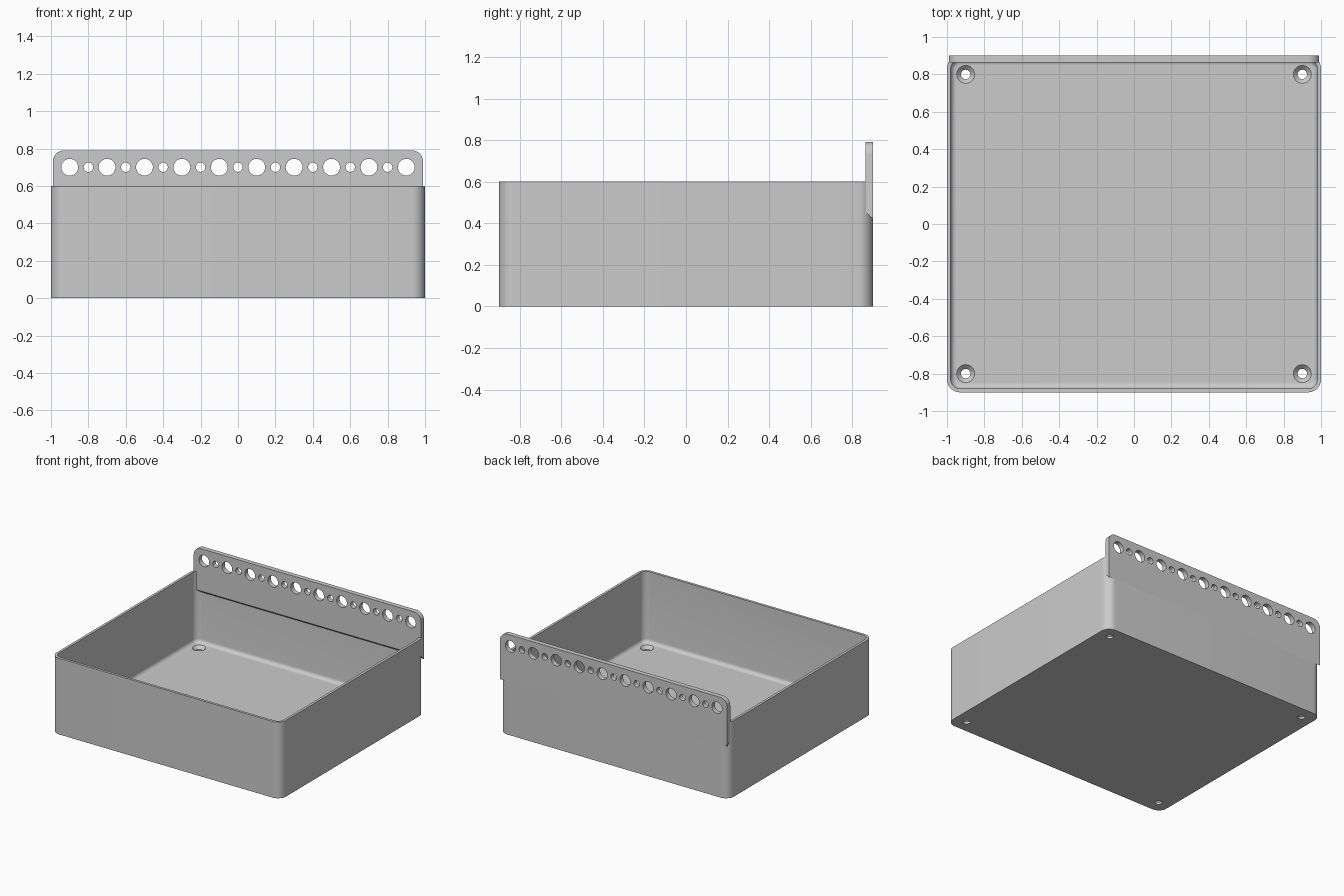
import bpy, bmesh, math

cube = bpy.data.objects.get("Cube")
if cube:
    bpy.data.objects.remove(cube, do_unlink=True)

grey = bpy.data.materials.new("plain grey")
grey.use_nodes = True
grey.diffuse_color = (0.6, 0.6, 0.6, 1)
grey.node_tree.nodes["Principled BSDF"].inputs["Base Color"].default_value = (0.6, 0.6, 0.6, 1)


def rounded_rect(hx, hy, radius, z, steps=10):
    """Ring of points around a rounded rectangle."""
    ring = []
    for i, (sx, sy) in enumerate([(1, 1), (-1, 1), (-1, -1), (1, -1)]):
        for k in range(steps + 1):
            a = (i + k / steps) * math.pi / 2
            ring.append((sx * (hx - radius) + radius * math.cos(a),
                         sy * (hy - radius) + radius * math.sin(a), z))
    return ring


def circle(radius, along, sides=32):
    angles = [2 * math.pi * k / sides for k in range(sides)]
    return [(radius * math.cos(a), radius * math.sin(a), along) for a in angles]


def loft(bm, rings):
    """Skin consecutive rings and cap both ends."""
    loops = [[bm.verts.new(p) for p in ring] for ring in rings]
    faces = [bm.faces.new(loops[0]), bm.faces.new(loops[-1])]
    n = len(loops[0])
    for a, b in zip(loops, loops[1:]):
        for i in range(n):
            j = (i + 1) % n
            faces.append(bm.faces.new((a[i], a[j], b[j], b[i])))
    bmesh.ops.recalc_face_normals(bm, faces=faces)


def make(name, solids):
    bm = bmesh.new()
    for rings in solids:
        loft(bm, rings)
    mesh = bpy.data.meshes.new(name)
    bm.to_mesh(mesh)
    bm.free()
    mesh.materials.append(grey)
    obj = bpy.data.objects.new(name, mesh)
    bpy.context.collection.objects.link(obj)
    return obj


def finish(obj, cutter):
    """Cut the holes, drop the cutter and smooth the rounded faces."""
    cutter.hide_render = True
    mod = obj.modifiers.new("holes", 'BOOLEAN')
    mod.operation = 'DIFFERENCE'
    mod.solver = 'EXACT'
    mod.object = cutter
    bpy.ops.object.select_all(action='DESELECT')
    bpy.context.view_layer.objects.active = obj
    obj.select_set(True)
    bpy.ops.object.modifier_apply(modifier=mod.name)
    bpy.data.objects.remove(cutter, do_unlink=True)
    bpy.ops.object.shade_smooth_by_angle(angle=math.radians(30))


# Open tray: outer shell, rim, inner wall and a fillet into the floor
HX, HY, HEIGHT, CORNER = 1.0, 0.9, 0.6, 0.07
WALL, FLOOR, FILLET = 0.02, 0.04, 0.03


def tray_ring(inset, z):
    return rounded_rect(HX - inset, HY - inset, CORNER - inset, z)


rings = [tray_ring(0, 0), tray_ring(0, HEIGHT), tray_ring(WALL, HEIGHT)]
for k in range(7):
    a = k / 6 * math.pi / 2
    rings.append(tray_ring(WALL + FILLET * (1 - math.cos(a)),
                           FLOOR + FILLET * (1 - math.sin(a))))
tray = make("tray", [rings])

# Countersunk screw holes in the floor corners
screw = [circle(0.025, -0.1), circle(0.025, 0.017), circle(0.048, FLOOR), circle(0.048, 0.1)]
screws = [[[(x + cx, y + cy, z) for x, y, z in ring] for ring in screw]
          for cx in (-0.9, 0.9) for cy in (-0.8, 0.8)]
finish(tray, make("screw_hole_cutter", screws))

# Hanging plate: rounded top corners, sloped underside
PLATE_X, TOP, ROUND = 0.99, 0.79, 0.06


def plate_ring(y, bottom):
    ring = [(-PLATE_X, y, bottom), (PLATE_X, y, bottom)]
    for side, start in ((1, 0), (-1, 90)):
        for k in range(11):
            a = math.radians(start + 9 * k)
            ring.append((side * (PLATE_X - ROUND) + ROUND * math.cos(a), y,
                         TOP - ROUND + ROUND * math.sin(a)))
    return ring


plate = make("hanging_plate", [[plate_ring(0.863, 0.457), plate_ring(0.9005, 0.42)]])

# Row of alternating large and small holes
holes = []
for i in range(19):
    radius = 0.025 if i % 2 else 0.045
    holes.append([[(x - 0.9 + 0.1 * i, y, z + 0.7) for x, z, y in circle(radius, depth)]
                  for depth in (0.8, 1.0)])
finish(plate, make("plate_hole_cutter", holes))
